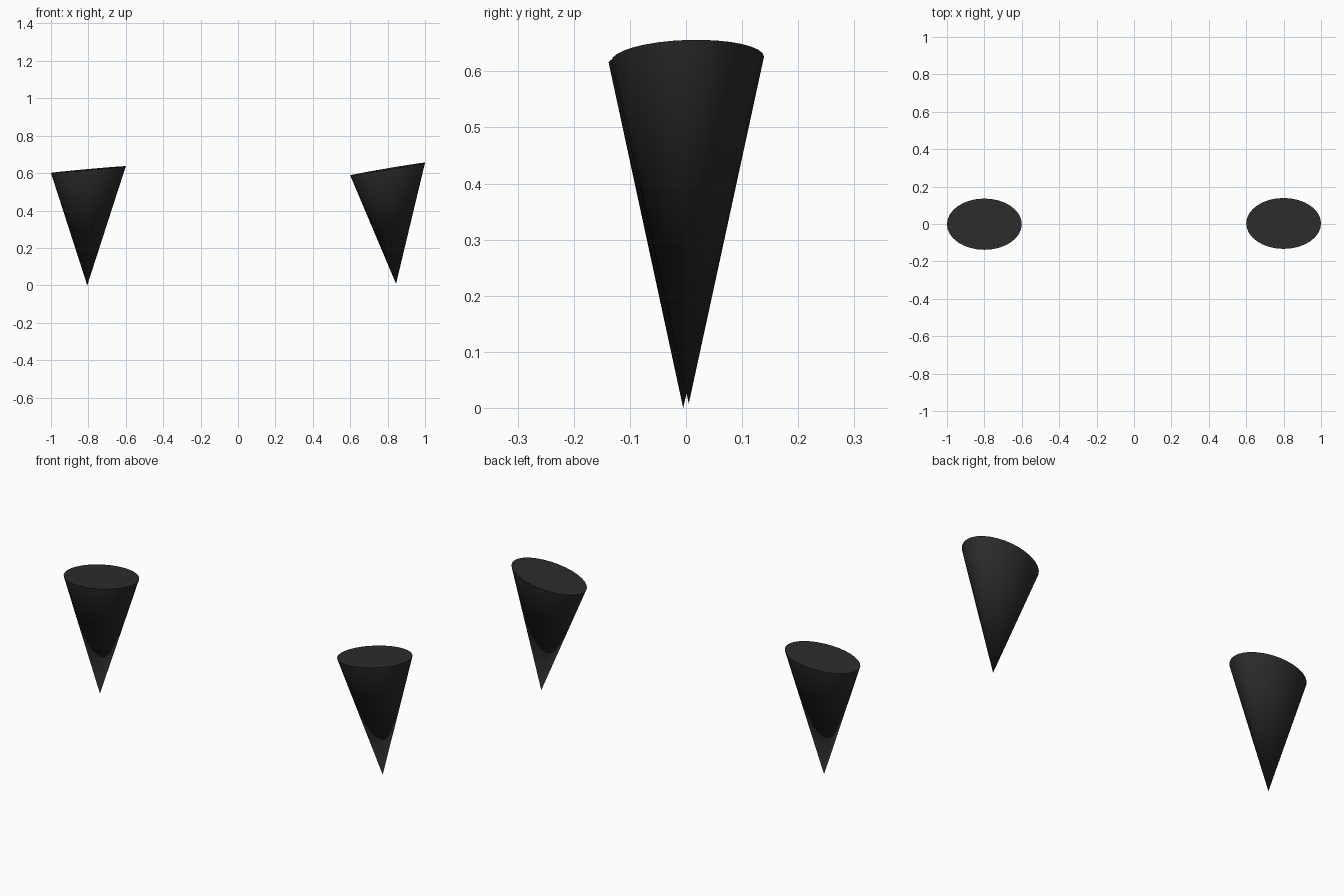
import bpy, bmesh, math
from mathutils import Vector

if "Cube" in bpy.data.objects:
    bpy.data.objects.remove(bpy.data.objects["Cube"])

SIDES = 32

dark = bpy.data.materials.new("charcoal")
dark.diffuse_color = (0.025, 0.025, 0.025, 1)
dark.use_nodes = True
dark.node_tree.nodes["Principled BSDF"].inputs["Base Color"].default_value = dark.diffuse_color


def spike(name, tip, centre, half_width, half_depth):
    """Oval cone pointing down, closed by a tilted flat cap."""
    tip, c = Vector(tip), Vector(centre)
    u, v = Vector(half_width), Vector(half_depth)
    bm = bmesh.new()
    apex = bm.verts.new(tip)
    rim = []
    for i in range(SIDES):
        a = 2 * math.pi * i / SIDES
        rim.append(bm.verts.new(c + u * math.cos(a) + v * math.sin(a)))
    for i in range(SIDES):
        bm.faces.new((apex, rim[(i + 1) % SIDES], rim[i]))
    bm.faces.new(rim)
    bmesh.ops.recalc_face_normals(bm, faces=bm.faces)
    mesh = bpy.data.meshes.new(name)
    bm.to_mesh(mesh)
    bm.free()
    mesh.materials.append(dark)
    obj = bpy.data.objects.new(name, mesh)
    bpy.context.collection.objects.link(obj)
    # Smooth sides, crisp cap edge
    bpy.ops.object.select_all(action='DESELECT')
    obj.select_set(True)
    bpy.context.view_layer.objects.active = obj
    bpy.ops.object.shade_smooth_by_angle(angle=math.radians(40))


# Pair of downward spikes, each leaning slightly differently
spike("left_spike", (-0.806, -0.005, 0.0), (-0.8, -0.001, 0.619),
      (0.2, 0, 0.018), (0, 0.137, 0.003))
spike("right_spike", (0.845, 0.005, 0.008), (0.8, 0.003, 0.622),
      (0.2, 0, 0.034), (0, 0.136, 0.004))
